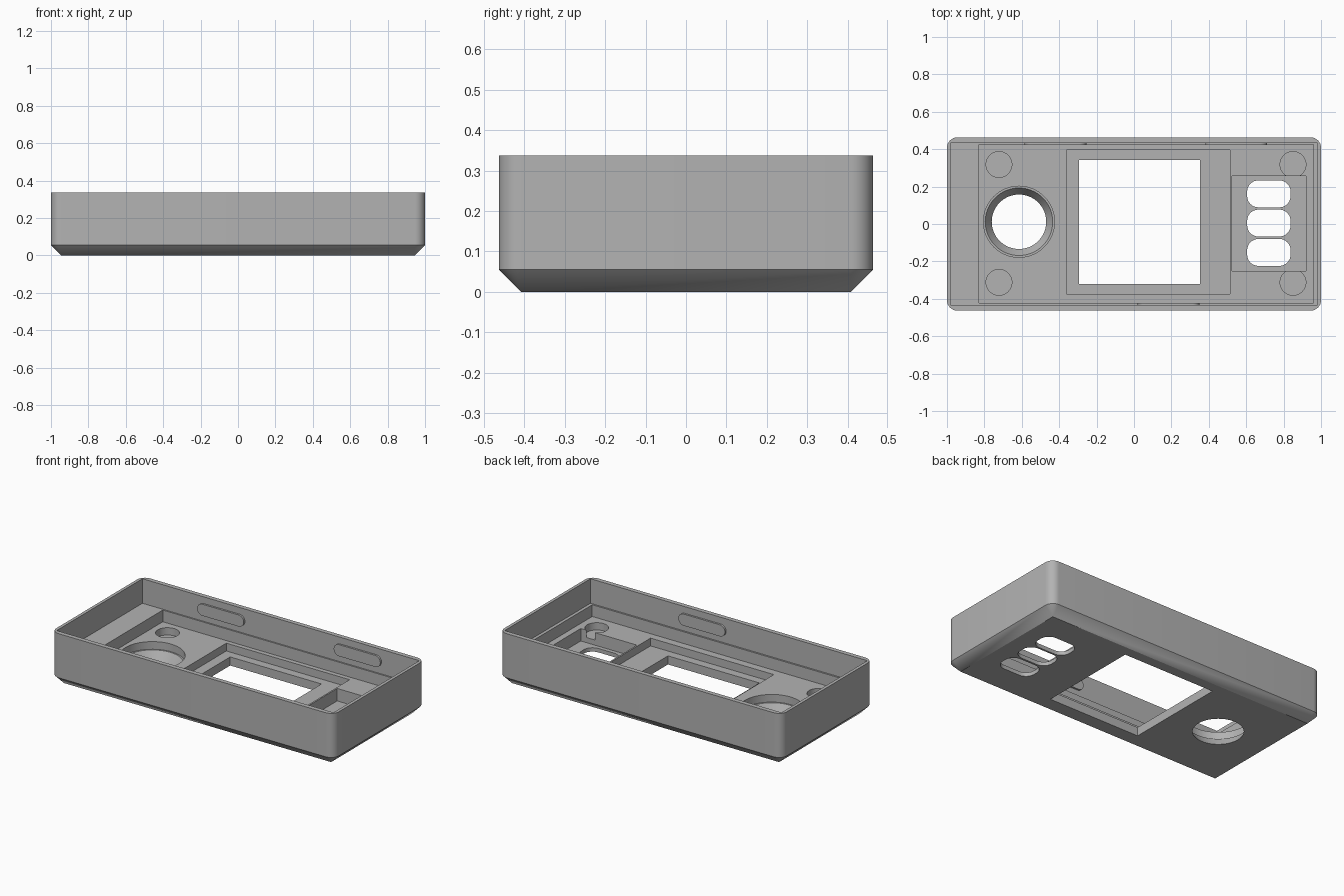
import bpy, bmesh, math

if "Cube" in bpy.data.objects:
    bpy.data.objects.remove(bpy.data.objects["Cube"], do_unlink=True)

grey = bpy.data.materials.new("plain grey")
grey.use_nodes = True
COLOUR = (0.45, 0.45, 0.45, 1)
grey.diffuse_color = COLOUR
grey.node_tree.nodes["Principled BSDF"].inputs["Base Color"].default_value = COLOUR

HEIGHT, CHAMFER, FLOOR = 0.337, 0.055, 0.105


def rounded_rect(x0, x1, y0, y1, r, steps=8):
    """Outline of a rectangle with corner radius r, anticlockwise."""
    pts = []
    corners = [(x1 - r, y1 - r), (x0 + r, y1 - r), (x0 + r, y0 + r), (x1 - r, y0 + r)]
    for q, (cx, cy) in enumerate(corners):
        for i in range(steps + 1 if r else 1):
            a = math.pi / 2 * (q + i / steps)
            pts.append((cx + r * math.cos(a), cy + r * math.sin(a)))
    return pts


def circle(cx, cy, r, n=64):
    return [(cx + r * math.cos(math.tau * i / n), cy + r * math.sin(math.tau * i / n))
            for i in range(n)]


def loft(name, rings):
    """Solid through a stack of (outline, z) rings with equal point counts."""
    bm = bmesh.new()
    loops = [[bm.verts.new((x, y, z)) for x, y in pts] for pts, z in rings]
    n = len(loops[0])
    for low, high in zip(loops, loops[1:]):
        for i in range(n):
            j = (i + 1) % n
            bm.faces.new((low[i], low[j], high[j], high[i]))
    bm.faces.new(loops[0][::-1])
    bm.faces.new(loops[-1])
    bmesh.ops.remove_doubles(bm, verts=bm.verts, dist=1e-5)
    bmesh.ops.recalc_face_normals(bm, faces=bm.faces)
    mesh = bpy.data.meshes.new(name)
    bm.to_mesh(mesh)
    bm.free()
    mesh.materials.append(grey)
    obj = bpy.data.objects.new(name, mesh)
    bpy.context.collection.objects.link(obj)
    return obj


def cut(obj, outline, z0, z1, top=None):
    """Remove a prism, or a tapered one if a top outline is given."""
    tool = loft("cutter", [(outline, z0), (top or outline, z1)])
    tool.hide_render = True
    mod = obj.modifiers.new("cut", "BOOLEAN")
    mod.operation, mod.solver, mod.object = "DIFFERENCE", "EXACT", tool
    bpy.context.view_layer.update()
    result = obj.evaluated_get(bpy.context.evaluated_depsgraph_get())
    mesh = bpy.data.meshes.new_from_object(result)
    obj.modifiers.clear()
    obj.data = mesh
    bpy.data.objects.remove(tool, do_unlink=True)


def box(x0, x1, y0, y1):
    return rounded_rect(x0, x1, y0, y1, 0)


def smooth(obj):
    bpy.ops.object.select_all(action="DESELECT")
    obj.select_set(True)
    bpy.context.view_layer.objects.active = obj
    bpy.ops.object.shade_smooth_by_angle(angle=math.radians(25))


# Outer shell: rounded corners that taper to a sharp bottom rectangle
side = rounded_rect(-1, 1, -0.463, 0.463, CHAMFER)
base = rounded_rect(-0.945, 0.945, -0.408, 0.408, 1e-7)
case = loft("case_shell", [(base, 0), (side, CHAMFER), (side, HEIGHT)])

# Open cavity, then the deeper pocket beside the raised end ledge
cut(case, box(-0.98, 0.98, -0.434, 0.434), 0.18, 0.5)
cut(case, box(-0.83, 0.96, -0.423, 0.425), FLOOR, 0.3)

# Screen recess and window
cut(case, box(-0.36, 0.513, -0.374, 0.396), 0.055, 0.25)
cut(case, box(-0.295, 0.352, -0.32, 0.342), -0.1, 0.24)

# Countersunk round opening
cut(case, circle(-0.615, 0.012, 0.19), 0.056, 0.25)
cut(case, circle(-0.615, 0.012, 0.145), -0.001, 0.057, circle(-0.615, 0.012, 0.181))

# Blind holes in the four corners
for x in (-0.722, 0.85):
    for y in (-0.312, 0.318):
        cut(case, circle(x, y, 0.069, 48), 0.058, 0.26)

# Button recess and three rounded slots
cut(case, box(0.523, 0.92, -0.25, 0.256), 0.025, 0.27)
for y in (-0.152, 0.005, 0.161):
    cut(case, rounded_rect(0.605, 0.837, y - 0.072, y + 0.072, 0.06), -0.1, 0.2)
smooth(case)

# Snap pads on the inside of the long walls
for name, x, y in (("back_pad_right", -0.42, 0.43), ("back_pad_left", 0.547, 0.43),
                   ("front_pad", 0.185, -0.43)):
    outline = rounded_rect(-0.165, 0.165, -0.037, 0.037, 0.0369)
    pad = loft(name, [(outline, -0.008), (outline, 0.008)])
    pad.rotation_euler.x = math.pi / 2
    pad.location = (x, y, 0.257)
    smooth(pad)
